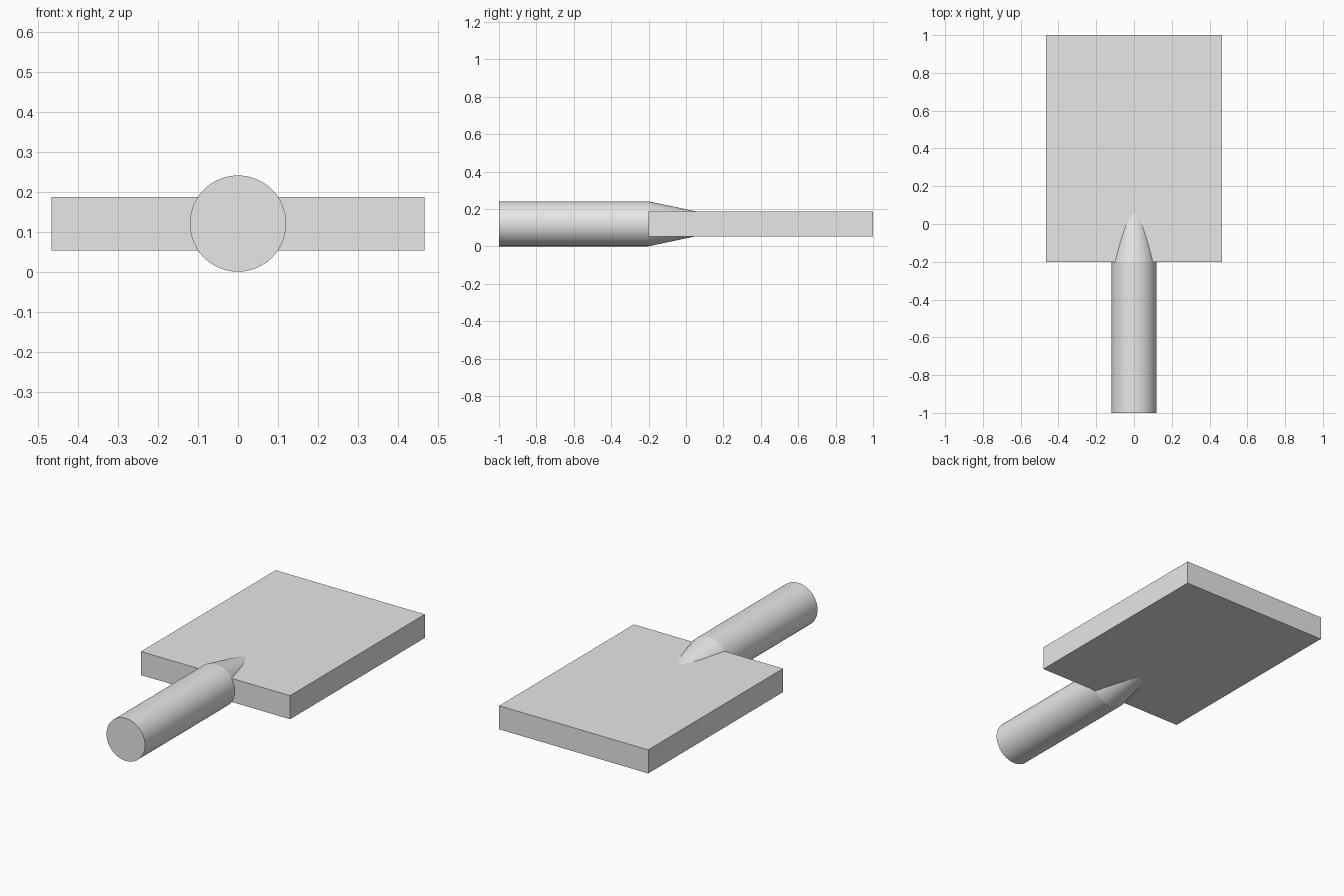
import bpy
import bmesh
from math import pi
from mathutils import Matrix, Vector

cube = bpy.data.objects.get("Cube")
if cube:
    bpy.data.objects.remove(cube, do_unlink=True)

MID_Z = 0.121      # height of the shared centre line
RADIUS = 0.12      # handle radius
THICK = 0.133      # blade thickness
SIDES = 96

# One plain grey for the whole model
grey = bpy.data.materials.new("plain grey")
grey.use_nodes = True
colour = (0.8, 0.8, 0.8, 1.0)
grey.diffuse_color = colour
grey.node_tree.nodes["Principled BSDF"].inputs["Base Color"].default_value = colour


def make_object(name, bm):
    bmesh.ops.recalc_face_normals(bm, faces=bm.faces)
    mesh = bpy.data.meshes.new(name)
    bm.to_mesh(mesh)
    bm.free()
    mesh.materials.append(grey)
    obj = bpy.data.objects.new(name, mesh)
    bpy.context.collection.objects.link(obj)
    return obj


# Flat rectangular blade
bm = bmesh.new()
bmesh.ops.create_cube(bm, size=1)
bmesh.ops.scale(bm, vec=Vector((0.93, 1.2, THICK)), verts=bm.verts)
bmesh.ops.translate(bm, vec=Vector((0, 0.4, MID_Z)), verts=bm.verts)
make_object("blade", bm)

# Round handle, tapering into the blade: (y, radius) stations
stations = [(-1.0, RADIUS), (-0.2, RADIUS), (0.06, 0.065)]
bm = bmesh.new()
rings = []
for y, radius in stations:
    place = Matrix.Translation((0, y, MID_Z)) @ Matrix.Rotation(pi / 2, 4, 'X')
    ring = bmesh.ops.create_circle(bm, segments=SIDES, radius=radius, matrix=place)
    rings.append(ring["verts"])
for a, b in zip(rings, rings[1:]):
    for i in range(SIDES):
        j = (i + 1) % SIDES
        bm.faces.new((a[i], a[j], b[j], b[i]))
for end in (rings[0], rings[-1]):
    bm.faces.new(end)
handle = make_object("handle", bm)

# Smooth round walls, crisp end and shoulder edges
bpy.ops.object.select_all(action='DESELECT')
handle.select_set(True)
bpy.context.view_layer.objects.active = handle
bpy.ops.object.shade_smooth_by_angle(angle=pi / 18)
